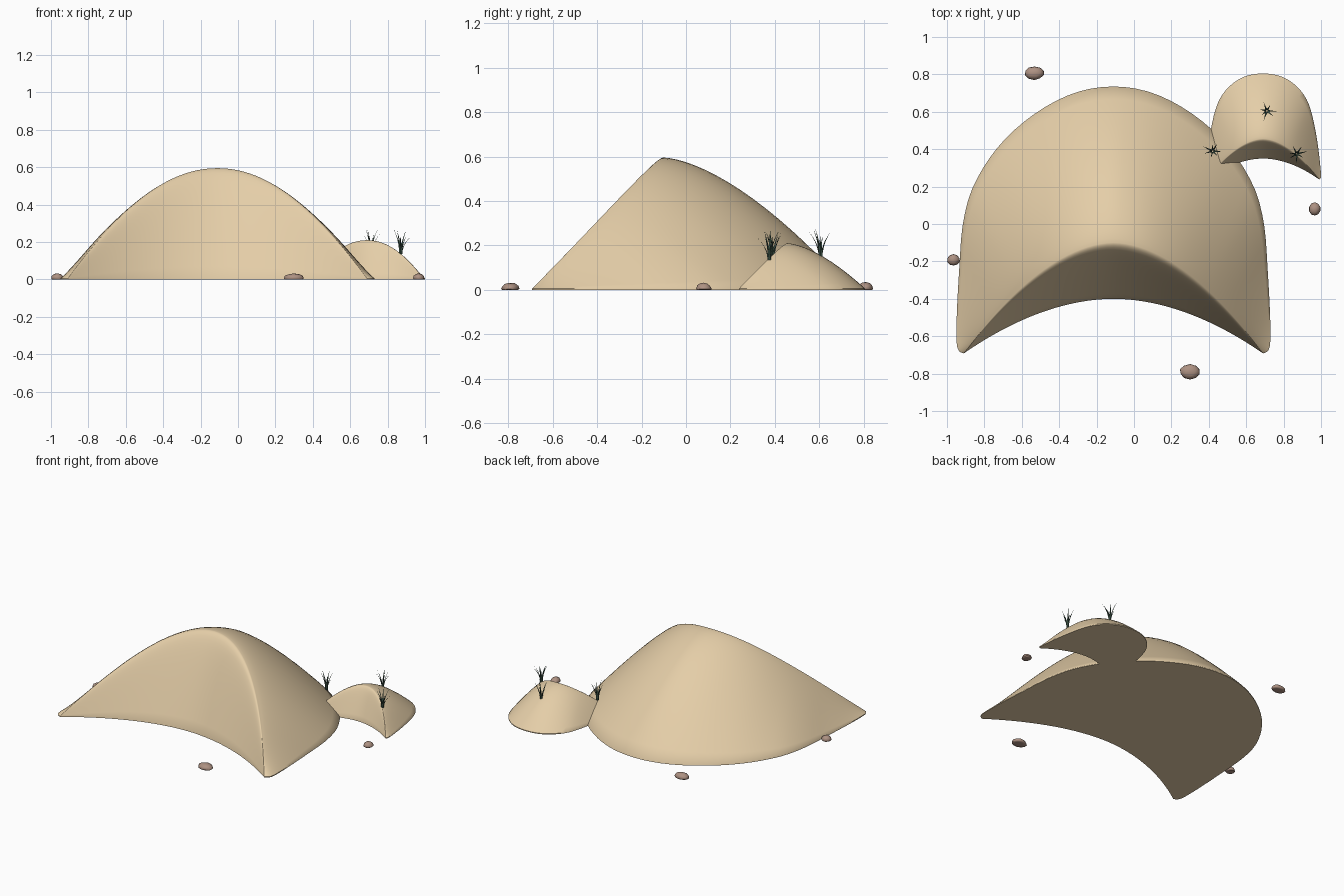
import bpy, bmesh, math, random
from mathutils import Vector

if "Cube" in bpy.data.objects:
    bpy.data.objects.remove(bpy.data.objects["Cube"])

random.seed(4)


def material(name, rgb):
    m = bpy.data.materials.new(name)
    m.diffuse_color = (*rgb, 1)
    m.use_nodes = True
    m.node_tree.nodes["Principled BSDF"].inputs["Base Color"].default_value = m.diffuse_color
    return m


SAND = material("sand", (0.78, 0.615, 0.39))
STONE = material("brown_stone", (0.42, 0.285, 0.225))
GRASS = material("dark_grass", (0.052, 0.098, 0.07))


def finish(name, bm, mat, angle):
    bmesh.ops.recalc_face_normals(bm, faces=bm.faces)
    me = bpy.data.meshes.new(name)
    bm.to_mesh(me)
    bm.free()
    me.materials.append(mat)
    ob = bpy.data.objects.new(name, me)
    bpy.context.collection.objects.link(ob)
    if angle:
        bpy.ops.object.select_all(action='DESELECT')
        ob.select_set(True)
        bpy.context.view_layer.objects.active = ob
        bpy.ops.object.shade_smooth_by_angle(angle=math.radians(angle))
    return ob


# Crescent dunes: sections lofted from slip-face foot over the crest to the back rim
STATIONS = [0, .15, .3, .45, .6, .7, .8, .9, .96, .985, 1]


def rim_point(half, s):
    """Smooth interpolation of the mirrored half outline at s in 0..1."""
    ks = [-STATIONS[1]] + STATIONS
    ps = [Vector((-half[1][0], half[1][1]))] + [Vector(p) for p in half]
    i = 1
    while i < len(ks) - 2 and s > ks[i + 1]:
        i += 1

    def tangent(k):
        a, b = k - 1, min(k + 1, len(ks) - 1)
        return (ps[b] - ps[a]) / (ks[b] - ks[a])
    d = ks[i + 1] - ks[i]
    t = (s - ks[i]) / d
    return (ps[i] * (2*t**3 - 3*t*t + 1) + tangent(i) * d * (t**3 - 2*t*t + t)
            + ps[i + 1] * (3*t*t - 2*t**3) + tangent(i + 1) * d * (t**3 - t*t))


def dune(name, cx, half, crest_y, foot_y, height, mix, columns=72, rows=16):
    tip_x, tip_y = half[-1]
    base, r = 0.006, 0.2
    bm = bmesh.new()
    rings = []
    for c in range(columns + 1):
        s = math.sin(math.pi / 2 * (2 * c / columns - 1))
        a, sign = abs(s), (1 if s >= 0 else -1)
        rim = rim_point(half, a)
        rim.x *= sign
        crest = Vector((tip_x * s, crest_y + (tip_y - crest_y) * a**1.85))
        foot = Vector((tip_x * s, foot_y + (tip_y - foot_y) * a**1.9))
        h = (height - base) * ((1 - mix) * (1 - a**2.1) + mix * math.cos(math.pi / 2 * a))
        power = 1.58 - 0.5 * a
        pts = [(*foot, 0)]
        for j in range(rows, 0, -1):
            t = (j / rows)**1.5
            f = 1 - (math.sqrt(t*t + r*r) - r) / (math.sqrt(1 + r*r) - r)
            pts.append((*crest.lerp(foot, t), base + h * f))
        for j in range(rows + 1):
            t = (j / rows)**1.3
            pts.append((*crest.lerp(rim, t), base + h * (1 - t**power)))
        pts.append((*rim, 0))
        rings.append([bm.verts.new((x + cx, y, z)) for x, y, z in pts])
    n = len(rings[0])
    for p, q in zip(rings, rings[1:]):
        for j in range(n):
            k = (j + 1) % n
            bm.faces.new((p[j], p[k], q[k], q[j]))
    bmesh.ops.remove_doubles(bm, verts=bm.verts, dist=0.0004)
    return finish(name, bm, SAND, 45)


dune("large_dune", -0.11,
     [(0, .735), (.21, .70), (.42, .59), (.61, .42), (.75, .2), (.805, 0),
      (.825, -.25), (.838, -.5), (.838, -.64), (.825, -.68), (.80, -.692)],
     -0.10, -0.40, 0.595, 0.5)
dune("small_dune", 0.69,
     [(0, .805), (.095, .79), (.17, .745), (.225, .68), (.258, .6), (.28, .5),
      (.296, .4), (.307, .3), (.31, .26), (.308, .245), (.30, .238)],
     0.455, 0.35, 0.21, 0.2, columns=56, rows=12)


# Stones: lumpy flat-bottomed pebbles
def stone(name, x, y, rx, ry, height):
    bm = bmesh.new()
    bmesh.ops.create_icosphere(bm, subdivisions=2, radius=1)
    for v in bm.verts:
        k = random.uniform(0.93, 1.03)
        v.co = (x + v.co.x * k * rx, y + v.co.y * k * ry,
                max(0, height * (0.15 + 0.85 * v.co.z * k)))
    return finish(name, bm, STONE, 45)


for i, dims in enumerate([(-.533, .807, .053, .037, .037), (-.965, -.192, .035, .032, .034),
                          (.30, -.79, .056, .042, .034), (.966, .08, .031, .036, .033)]):
    stone(f"stone_{i + 1}", *dims)


# Grass tufts: curved, tapering three-sided blades
def tuft(name, x, y, z, blades=7, levels=5):
    bm = bmesh.new()
    turn = random.uniform(0, 1)
    for b in range(blades):
        a = turn + b * math.tau / blades + random.uniform(-.2, .2)
        out, side = Vector((math.cos(a), math.sin(a), 0)), Vector((-math.sin(a), math.cos(a), 0))
        reach, tall = random.uniform(.03, .055), random.uniform(.105, .145)
        prev = None
        for j in range(levels + 1):
            t = j / levels
            mid = Vector((x, y, z)) + out * (.004 + reach * t**1.8) \
                + Vector((0, 0, tall * (t - .12 * t * t * reach / .055)))
            w = .0075 * (1 - .95 * t)
            ring = [bm.verts.new(p) for p in (mid + side * w, mid - side * w, mid + out * w * .6)]
            if prev:
                for k in range(3):
                    m = (k + 1) % 3
                    bm.faces.new((prev[k], prev[m], ring[m], ring[k]))
            prev = ring
        bm.faces.new(prev)
    return finish(name, bm, GRASS, 0)


for i, spot in enumerate([(.71, .605, .14), (.42, .39, .135), (.87, .375, .135)]):
    tuft(f"grass_tuft_{i + 1}", *spot)
